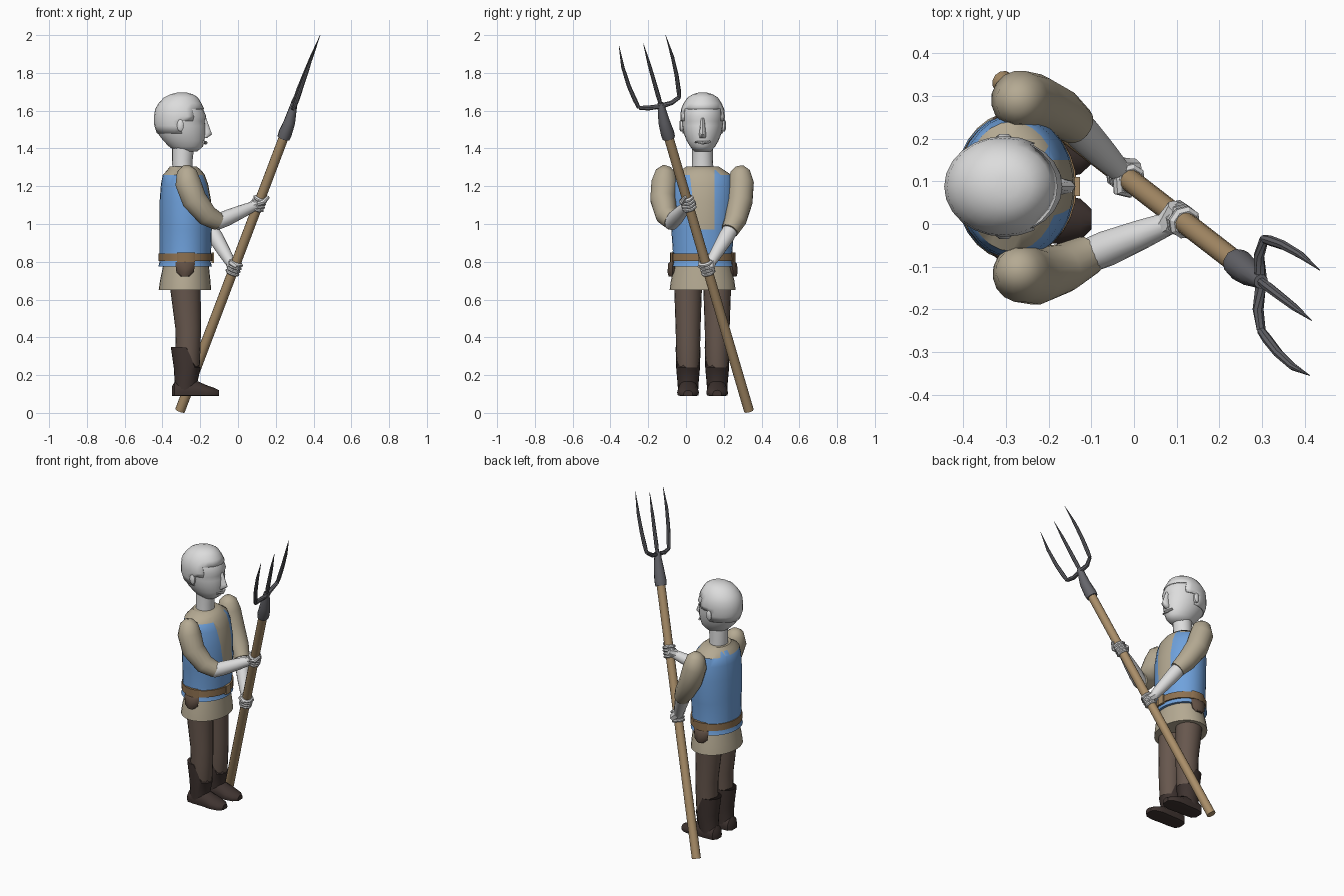
import bpy, bmesh, math
from mathutils import Vector as V

if "Cube" in bpy.data.objects:
    bpy.data.objects.remove(bpy.data.objects["Cube"])


def material(name, col):
    m = bpy.data.materials.new(name)
    m.diffuse_color = (*col, 1)
    m.use_nodes = True
    m.node_tree.nodes["Principled BSDF"].inputs["Base Color"].default_value = m.diffuse_color
    return m


PALE = material("pale_skin", (0.72, 0.72, 0.72))
BLUE = material("blue_cloth", (0.16, 0.36, 0.72))
LINEN = material("linen", (0.46, 0.40, 0.29))
BROWN = material("brown_trousers", (0.135, 0.095, 0.075))
BOOT = material("dark_boot", (0.05, 0.034, 0.03))
WOOD = material("wood", (0.40, 0.27, 0.14))
METAL = material("metal", (0.13, 0.13, 0.145))
BELT = material("belt_leather", (0.27, 0.165, 0.08))
POUCH = material("pouch_leather", (0.12, 0.08, 0.058))
CX, CY = -0.28, 0.088


def finish(name, bm, mats, angle=40):
    bmesh.ops.recalc_face_normals(bm, faces=bm.faces)
    me = bpy.data.meshes.new(name)
    bm.to_mesh(me)
    bm.free()
    ob = bpy.data.objects.new(name, me)
    bpy.context.collection.objects.link(ob)
    for m in mats:
        me.materials.append(m)
    bpy.ops.object.select_all(action='DESELECT')
    ob.select_set(True)
    bpy.context.view_layer.objects.active = ob
    bpy.ops.object.shade_smooth_by_angle(angle=math.radians(angle))
    return ob


def loft(rings, n):
    """Skin between elliptical rings given as (centre, u, v)."""
    bm = bmesh.new()
    loops = []
    for c, u, v in rings:
        loops.append([bm.verts.new(V(c) + V(u) * math.cos(t) + V(v) * math.sin(t))
                      for t in (2 * math.pi * i / n for i in range(n))])
    for a, b in zip(loops, loops[1:]):
        for i in range(n):
            j = (i + 1) % n
            bm.faces.new((a[i], a[j], b[j], b[i]))
    bm.faces.new(loops[0])
    bm.faces.new(loops[-1])
    return bm


def upright(rows, cy, n=24):
    """Rows of (z, x_min, x_max, half_width) around a vertical axis."""
    return loft([((((a + b) / 2), cy, z), ((b - a) / 2, 0, 0), (0, w, 0))
                 for z, a, b, w in rows], n)


def tube(name, pts, radii, mat, n=12, angle=40):
    pts = [V(p) for p in pts]
    rings = []
    for i, (p, r) in enumerate(zip(pts, radii)):
        d = (pts[min(i + 1, len(pts) - 1)] - pts[max(i - 1, 0)]).normalized()
        u = d.cross(V((0.2, 1, 0.1))).normalized()
        rings.append((p, u * r, d.cross(u) * r))
    return finish(name, loft(rings, n), [mat], angle)


# Head with brow, nose and chin
HEAD = [(1.385, -.33, -.215, .045), (1.41, -.365, -.185, .066), (1.44, -.395, -.178, .084),
        (1.48, -.425, -.172, .100), (1.52, -.438, -.172, .108), (1.545, -.44, -.176, .110),
        (1.57, -.44, -.168, .112), (1.61, -.433, -.185, .108), (1.64, -.415, -.200, .094),
        (1.665, -.387, -.218, .074), (1.682, -.352, -.245, .046), (1.69, -.32, -.275, .018)]
finish("head", upright(HEAD, CY), [PALE], 60)
upright_neck = [(1.27, -.345, -.24, .058), (1.34, -.35, -.24, .055), (1.43, -.35, -.23, .055)]
finish("neck", upright(upright_neck, CY, 16), [PALE])
finish("nose", upright([(1.455, -.20, -.165, .016), (1.475, -.20, -.137, .019),
                        (1.49, -.20, -.143, .016), (1.56, -.20, -.168, .010)], CY, 8), [PALE], 60)
tube("lower_lip", [(-.183, CY - .04, 1.435), (-.171, CY, 1.43), (-.183, CY + .04, 1.435)],
     [.006, .01, .006], PALE, 8)

# Cropped hair: raised shell over the crown and back of the head
bm = upright([(z, a - .005, b + .006, w + .006) for z, a, b, w in HEAD], CY)
for v in bm.verts:
    if v.co.z > 1.66:
        v.co.z += .005
drop = [f for f in bm.faces if not (f.calc_center_median().z > 1.61 or
        (f.calc_center_median().x < -.31 and f.calc_center_median().z > 1.49) or
        (f.calc_center_median().x < -.24 and f.calc_center_median().z > 1.545))]
bmesh.ops.delete(bm, geom=drop, context='FACES')
hair = finish("hair", bm, [PALE], 60)
sol = hair.modifiers.new("thickness", 'SOLIDIFY')
sol.thickness, sol.offset = .006, -1
for s in (-1, 1):
    finish("ear", loft([((-.305, CY + s * (.095 + .01 * k), 1.522), (r, 0, 0), (0, 0, r * 1.75))
                        for k, r in ((0, .018), (2.2, .018), (2.8, .011))], 12), [PALE])

# Torso: blue vest, linen collar and open front cut in
bm = upright([(.775, -.422, -.138, .170), (.80, -.415, -.145, .162), (.86, -.415, -.142, .158),
              (1.0, -.415, -.138, .168), (1.12, -.415, -.142, .170), (1.21, -.408, -.158, .165),
              (1.26, -.398, -.176, .152), (1.285, -.375, -.195, .115), (1.305, -.36, -.22, .085)],
             CY, 28)


def cut(co, no):
    bmesh.ops.bisect_plane(bm, geom=bm.verts[:] + bm.edges[:] + bm.faces[:],
                           plane_co=co, plane_no=no)


slope = .12
cut((0, 0, .97), (0, 0, 1))
cut((0, .15, 0), (0, 1, 0))
cut((0, .055, .97), (0, 1, slope))
for f in bm.faces:
    c = f.calc_center_median()
    left = .055 - slope * (c.z - .97)
    f.material_index = int(c.z > 1.272 or (c.x > -.25 and c.z > .97 and left < c.y < .15))
finish("vest", bm, [BLUE, LINEN])

# Shirt skirt, belt, buckle, hip pouches
finish("shirt_skirt", upright([(.65, -.42, -.142, .175), (.70, -.413, -.146, .168),
                               (.785, -.395, -.155, .150)], CY, 28), [LINEN])
finish("belt", upright([(.803, -.42, -.134, .168), (.845, -.42, -.134, .165)], CY, 28), [BELT])
bm = bmesh.new()
bmesh.ops.create_cube(bm, size=1)
for v in bm.verts:
    v.co = V((-.134, CY, .822)) + V((v.co.x * .014, v.co.y * .045, v.co.z * .055))
finish("belt_buckle", bm, [WOOD])
for s in (-1, 1):
    finish("hip_pouch", loft([((-.28, CY + s * y, z), (w, 0, 0), (0, d, 0)) for z, w, y, d in
                              ((.722, .022, .16, .020), (.745, .046, .16, .026),
                               (.79, .052, .158, .024), (.80, .05, .155, .018))], 8), [POUCH])
    finish("belt_loop", loft([((-.275, CY + s * .16, z), (.048, 0, 0), (0, .013, 0))
                              for z in (.80, .85)], 8), [BELT])

# Legs and boots
for s in (-1, 1):
    y = CY + s * .077
    finish("trouser_leg", upright([(.13, -.325, -.225, .050), (.24, -.325, -.203, .060),
                                   (.36, -.330, -.198, .064), (.45, -.332, -.196, .066),
                                   (.68, -.362, -.198, .074)], y, 20), [BROWN])
    bm = upright([(.10, -.345, -.225, .052), (.16, -.335, -.215, .056),
                  (.238, -.34, -.198, .063), (.24, -.352, -.192, .066)], y, 20)
    for v in bm.verts:  # tall back flap
        if v.co.z > .239:
            v.co.z += .11 * min(1, max(0, (-.225 - v.co.x) / .04))
            v.co.x -= .004
    finish("boot_shaft", bm, [BOOT])
    bm = loft([((x, y, .09 + h * .3), (0, w, 0), (0, 0, h * .7)) for x, w, h in
               ((-.35, .028, .05), (-.335, .048, .075), (-.29, .054, .09), (-.23, .054, .085),
                (-.17, .058, .058), (-.125, .048, .042), (-.10, .024, .03))], 16)
    for v in bm.verts:
        v.co.z = max(v.co.z, .09)
    finish("boot_foot", bm, [BOOT])

# Pitchfork: shaft, socket, crossbar and three tines
LOW, TOP = V((-.307, .333, .012)), V((.25, -.098, 1.48))
AXIS = (TOP - LOW).normalized()


def on_shaft(z):
    return LOW.lerp(TOP, (z - LOW.z) / (TOP.z - LOW.z))


tube("fork_shaft", [LOW, TOP], [.027, .026], WOOD, 12)
tube("fork_socket", [on_shaft(1.455), on_shaft(1.48), on_shaft(1.54), (.298, -.135, 1.64)],
     [.034, .036, .031, .017], METAL, 10)
ROOTS = [V((.298, -.25, 1.615)), V((.298, -.135, 1.635)), V((.305, -.035, 1.672))]
TIPS = [V((.412, -.355, 1.945)), V((.416, -.226, 1.955)), V((.435, -.108, 2.0))]
tube("fork_crossbar", [ROOTS[0] + V((0, .003, 0)), (.291, -.20, 1.614), ROOTS[1] - V((0, 0, .012)),
                       (.293, -.075, 1.642), ROOTS[2]], [.011, .013, .015, .013, .011], METAL, 8)
for k, (a, b) in enumerate(zip(ROOTS, TIPS)):
    bow = V((0, (-.018, 0, .012)[k], 0))
    pts = [a.lerp(b, t) + bow * math.sin(math.pi * t) for t in (0, .12, .35, .65, 1)]
    tube("fork_tine", pts, [.010, .012, .011, .009, .001], METAL, 8)

# Arms: puffed sleeves, bare forearms, gripping hands
ARMS = [([(-.275, -.100, 1.306), (-.272, -.108, 1.28), (-.265, -.115, 1.22), (-.232, -.122, 1.13),
          (-.165, -.103, 1.045), (-.105, -.072, 1.012)], (-.12, -.08, 1.005), 1.105),
        ([(-.275, .283, 1.306), (-.272, .287, 1.28), (-.268, .291, 1.22), (-.235, .285, 1.12),
          (-.175, .262, 1.02), (-.135, .232, .965)], (-.155, .248, .99), .765)]
for pts, elbow, hz in ARMS:
    tube("sleeve", pts, [.022, .052, .069, .068, .058, .047], LINEN, 16, 60)
    grip = on_shaft(hz)
    e = V(elbow)
    tube("forearm", [e, e.lerp(grip, .25), e.lerp(grip, .6), e.lerp(grip, .88)],
         [.040, .042, .035, .027], PALE, 14)
    # Fist with four finger ridges around the shaft
    rr = []
    for i in range(4):
        rr += [(-.034 + .018 * i, .031), (-.028 + .018 * i, .039), (-.020 + .018 * i, .039)]
    tube("fist", [grip + AXIS * t for t, r in rr] + [grip + AXIS * .041],
         [r for t, r in rr] + [.030], PALE, 8, 25)
    back = (e - grip).normalized()
    side = AXIS.cross(back).normalized()
    tube("thumb", [grip + back * .035 + AXIS * .01, grip + side * .036 + AXIS * .03,
                   grip - back * .034 + side * .022 + AXIS * .038], [.017, .014, .009], PALE, 8)
    tube("hand_back", [grip + back * .055, grip + back * .03, grip + side * -.03 - back * .01],
         [.026, .031, .024], PALE, 8, 25)
